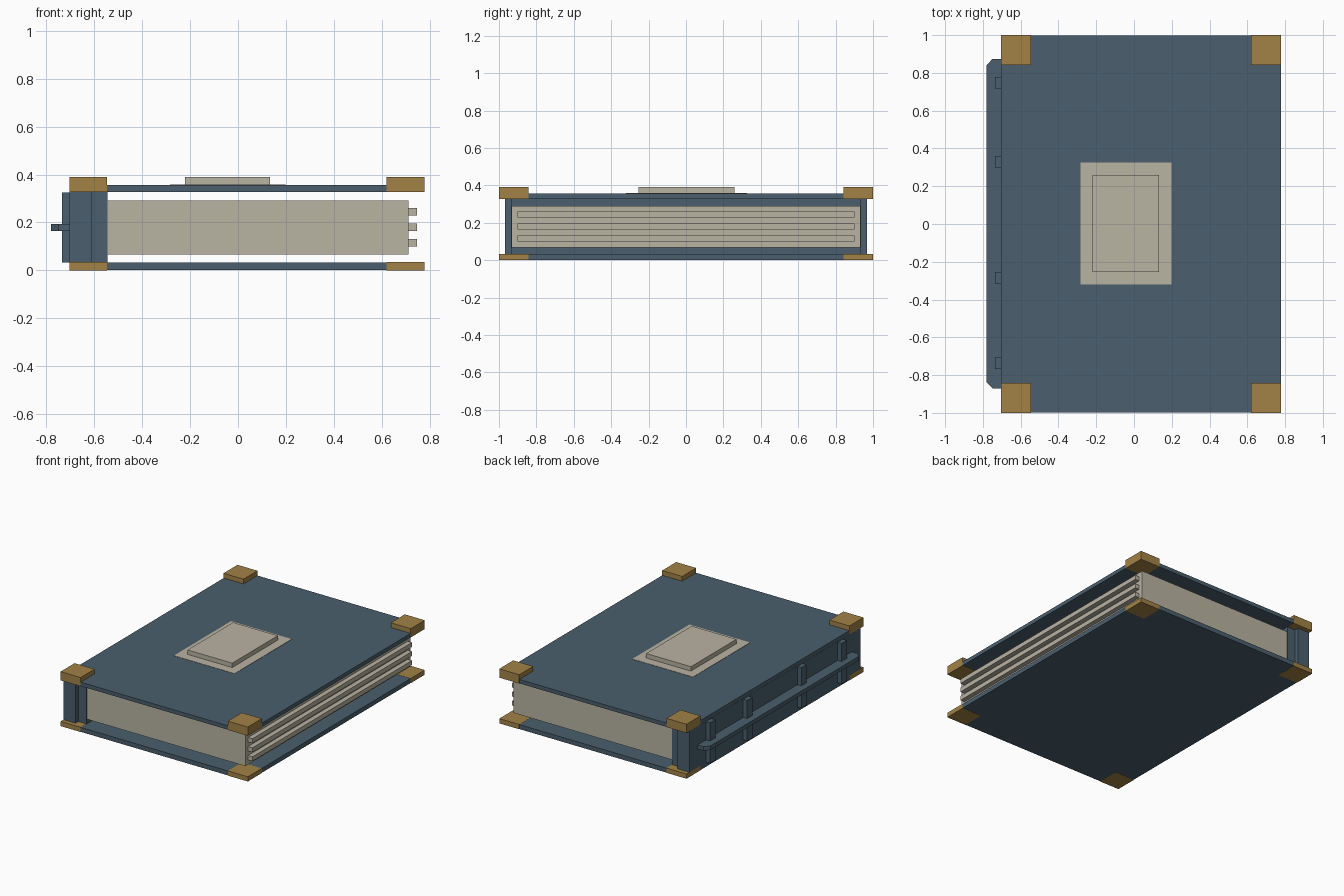
import bpy
import bmesh

if "Cube" in bpy.data.objects:
    bpy.data.objects.remove(bpy.data.objects["Cube"])


def material(name, rgb):
    m = bpy.data.materials.new(name)
    m.diffuse_color = (*rgb, 1.0)
    m.use_nodes = True
    m.node_tree.nodes["Principled BSDF"].inputs["Base Color"].default_value = m.diffuse_color
    return m


BLUE = material("slate blue", (0.069, 0.114, 0.153))
CREAM = material("cream paper", (0.485, 0.451, 0.361))
BRASS = material("aged brass", (0.361, 0.223, 0.061))


def prism(name, outline, z0, z1, mat):
    """Extrude an xy outline from z0 to z1."""
    bm = bmesh.new()
    face = bm.faces.new([bm.verts.new((x, y, z0)) for x, y in outline])
    top = bmesh.ops.extrude_face_region(bm, geom=[face])["geom"]
    verts = [v for v in top if isinstance(v, bmesh.types.BMVert)]
    bmesh.ops.translate(bm, verts=verts, vec=(0, 0, z1 - z0))
    bmesh.ops.recalc_face_normals(bm, faces=bm.faces[:])
    mesh = bpy.data.meshes.new(name)
    bm.to_mesh(mesh)
    bm.free()
    mesh.materials.append(mat)
    obj = bpy.data.objects.new(name, mesh)
    bpy.context.collection.objects.link(obj)
    return obj


def box(name, x, y, z, mat):
    outline = [(x[0], y[0]), (x[1], y[0]), (x[1], y[1]), (x[0], y[1])]
    return prism(name, outline, z[0], z[1], mat)


# Covers, sitting just inside the brass corners
for name, z in (("bottom_cover", (0.001, 0.033)), ("top_cover", (0.328, 0.356))):
    box(name, (-0.703, 0.777), (-0.999, 0.999), z, BLUE)

# Brass corner caps, thin below and thick above
for level, z in (("bottom", (0.0, 0.034)), ("top", (0.327, 0.39))):
    for side, x in (("spine", (-0.704, -0.546)), ("open", (0.62, 0.778))):
        for end, y in (("front", (-1.0, -0.842)), ("back", (0.842, 1.0))):
            box(f"{level}_{side}_{end}_corner", x, y, z, BRASS)

# Spine with its narrower inner step
box("spine", (-0.704, -0.609), (-0.968, 0.968), (0.033, 0.328), BLUE)
box("spine_inner", (-0.609, -0.544), (-0.936, 0.936), (0.033, 0.328), BLUE)

# Page block with ridges on the open edge
box("pages", (-0.544, 0.712), (-0.933, 0.933), (0.067, 0.291), CREAM)
for i in range(3):
    zc = 0.115 + i * 0.0645
    box(f"page_ridge_{i + 1}", (0.712, 0.746), (-0.902, 0.902),
        (zc - 0.016, zc + 0.016), CREAM)

# Upright ribs on the outside of the spine
for i, yc in enumerate((-0.738, -0.284, 0.329, 0.748)):
    box(f"spine_rib_{i + 1}", (-0.735, -0.704), (yc - 0.03, yc + 0.03),
        (0.033, 0.324), BLUE)

# Long rail across the ribs, with clipped outer ends
prism("spine_rail", [(-0.704, -0.87), (-0.749, -0.87), (-0.781, -0.837),
                     (-0.781, 0.841), (-0.749, 0.874), (-0.704, 0.874)],
      0.165, 0.194, BLUE)

# Cover label and raised plaque
box("cover_label", (-0.283, 0.198), (-0.321, 0.325), (0.355, 0.358), CREAM)
box("cover_plaque", (-0.221, 0.133), (-0.255, 0.26), (0.356, 0.39), CREAM)
